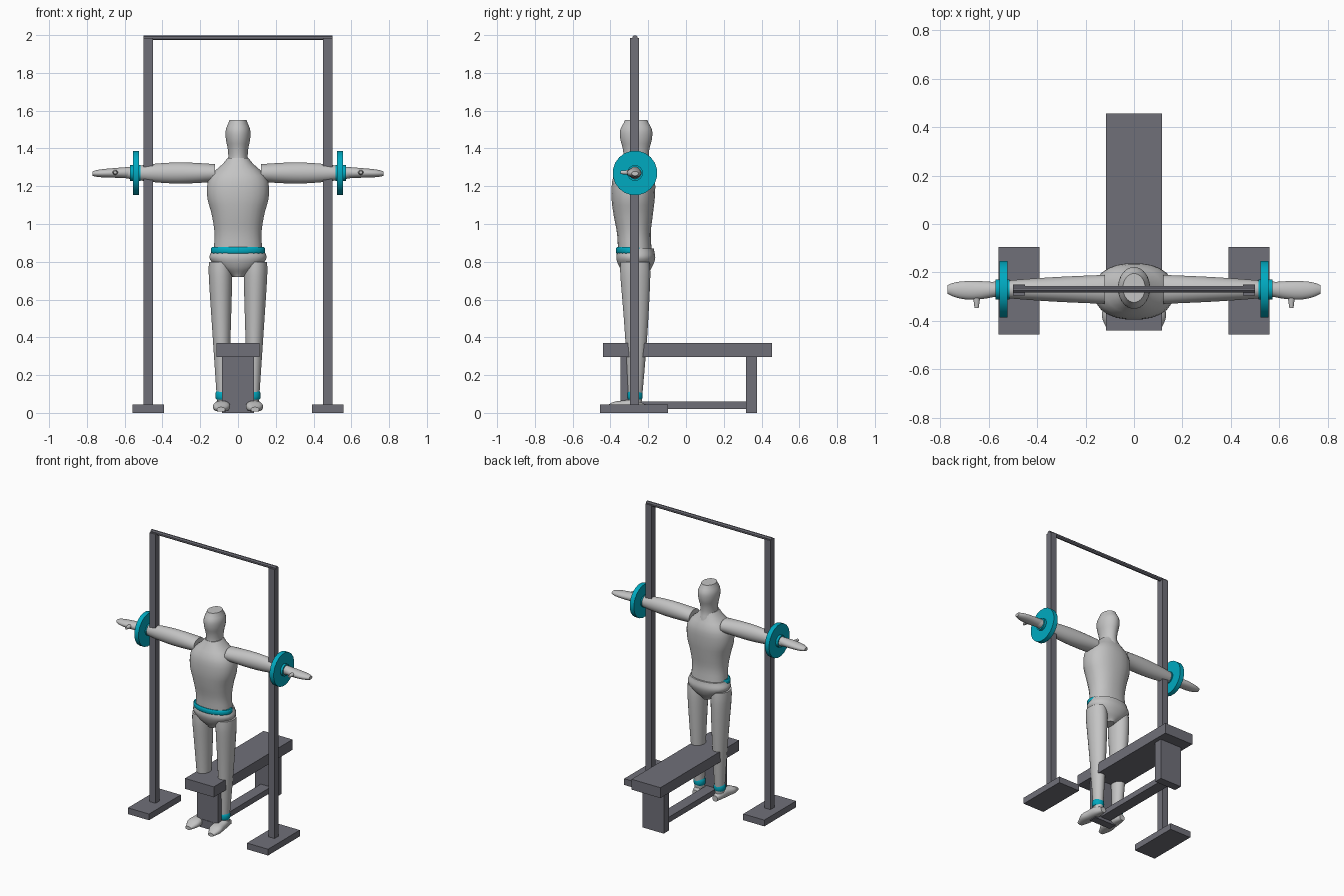
import bpy, bmesh, math
from mathutils import Vector

old = bpy.data.objects.get("Cube")
if old:
    bpy.data.objects.remove(old, do_unlink=True)


def material(name, rgb):
    m = bpy.data.materials.new(name)
    m.use_nodes = True
    m.diffuse_color = (*rgb, 1)
    m.node_tree.nodes["Principled BSDF"].inputs["Base Color"].default_value = (*rgb, 1)
    return m


SKIN = material("light grey", (0.55, 0.55, 0.55))
STEEL = material("dark grey", (0.16, 0.16, 0.19))
CYAN = material("cyan", (0.0, 0.4, 0.53))

FIGURE_Y = -0.27
ARM_Z = 1.27


def finish(name, bm, mat, angle=40):
    bmesh.ops.recalc_face_normals(bm, faces=bm.faces)
    mesh = bpy.data.meshes.new(name)
    bm.to_mesh(mesh)
    bm.free()
    mesh.materials.append(mat)
    ob = bpy.data.objects.new(name, mesh)
    bpy.context.collection.objects.link(ob)
    bpy.ops.object.select_all(action='DESELECT')
    ob.select_set(True)
    bpy.context.view_layer.objects.active = ob
    bpy.ops.object.shade_smooth_by_angle(angle=math.radians(angle))


def box(name, low, high, mat):
    bm = bmesh.new()
    bmesh.ops.create_cube(bm, size=1)
    for vert in bm.verts:
        vert.co = [a + (c + 0.5) * (b - a) for c, a, b in zip(vert.co, low, high)]
    finish(name, bm, mat, angle=20)


def spline(values, t):
    """Smooth curve through evenly spaced values, t from 0 to 1."""
    place = t * (len(values) - 1)
    i = min(int(place), len(values) - 2)
    f = place - i
    a, b = values[i], values[i + 1]
    before = values[max(i - 1, 0)]
    after = values[min(i + 2, len(values) - 1)]
    slope_a, slope_b = (b - before) / 2, (after - a) / 2
    return (a + f * slope_a + f * f * (3 * (b - a) - 2 * slope_a - slope_b)
            + f ** 3 * (2 * (a - b) + slope_a + slope_b))


def loft(name, axis, start, end, section, mat, steps=16, sides=24, power=2.0, side=1):
    """Skin rings along an axis; section(t) gives two centres and two radii."""
    bm = bmesh.new()
    u, v = [i for i in range(3) if i != axis]
    rings = []
    for step in range(steps + 1):
        t = step / steps
        centre_u, centre_v, radius_u, radius_v = section(t)
        ring = []
        for k in range(sides):
            turn = math.tau * (k + 0.5) / sides
            c, s = math.cos(turn), math.sin(turn)
            point = Vector()
            point[axis] = start + t * (end - start)
            point[u] = centre_u + radius_u * math.copysign(abs(c) ** (2 / power), c)
            point[v] = centre_v + radius_v * math.copysign(abs(s) ** (2 / power), s)
            point.x *= side
            ring.append(bm.verts.new(point))
        rings.append(ring)
    for lower, upper in zip(rings, rings[1:]):
        for k in range(sides):
            j = (k + 1) % sides
            bm.faces.new((lower[k], lower[j], upper[j], upper[k]))
    bm.faces.new(rings[0])
    bm.faces.new(rings[-1])
    finish(name, bm, mat)


def disc(name, start, end, radius, mat, sides=20, side=1):
    loft(name, 0, start, end, lambda t: (FIGURE_Y, ARM_Z, radius, radius),
         mat, steps=1, sides=sides, side=side)


def band(name, low, high, x, y, radius_x, radius_y, side=1):
    """Strap with softly rounded rims."""
    def section(t):
        inset = 0.006 * abs(2 * t - 1) ** 3
        return x, y, radius_x - inset, radius_y - inset
    loft(name, 2, low, high, section, CYAN, steps=6, side=side)


# Bench
box("bench_seat", (-.115, -.44, .295), (.115, .456, .37), STEEL)
box("bench_front_leg", (-.085, -.347, 0), (.085, -.29, .3), STEEL)
box("bench_rear_leg", (-.085, .317, 0), (.085, .375, .3), STEEL)
box("bench_stretcher", (-.04, -.35, .02), (.04, .32, .06), STEEL)

# Rack
for side, word in ((1, "left"), (-1, "right")):
    x = side * .475
    box(word + "_rack_foot", (x - .084, -.456, 0), (x + .084, -.094, .045), STEEL)
    box(word + "_rack_post", (x - .024, -.296, .04), (x + .024, -.25, 1.985), STEEL)
loft("rack_top_bar", 0, -.5, .5, lambda t: (FIGURE_Y, 1.986, .014, .014),
     STEEL, steps=1, sides=8)

# Torso, head and pelvis
chest_widths = (.13, .125, .14, .165, .15, .055)
chest_depths = (.09, .09, .105, .116, .11, .065)
head_widths = (.06, .052, .055, .065, .065, .046)
hip_widths = (.03, .11, .152, .135)


def torso_section(t):
    return 0, FIGURE_Y - .01 * math.sin(math.pi * t), spline(chest_widths, t), spline(chest_depths, t)


def head_section(t):
    width = spline(head_widths, t)
    return 0, FIGURE_Y + .006, width, width * 1.3


def pelvis_section(t):
    width = spline(hip_widths, t)
    return 0, FIGURE_Y + .004, width, .04 + .42 * width


loft("torso", 2, .85, 1.35, torso_section, SKIN, power=2.3)
loft("neck_and_head", 2, 1.3, 1.55, head_section, SKIN)
loft("pelvis", 2, .72, .87, pelvis_section, SKIN, power=2.2)
band("belt", .842, .878, 0, FIGURE_Y - .015, .145, .087)


# Limb cross-sections
def leg_section(t):
    rounding = 1 - .1 * t ** 20
    calf = .006 * math.sin(math.pi * t)
    return .08 + .014 * t, FIGURE_Y + calf, (.03 + .037 * t) * rounding, (.034 + .052 * t) * rounding


def foot_section(t):
    height = spline((.012, .026, .03, .032, .02), t)
    return .09 - .01 * t, height + .006, spline((.022, .045, .04, .035, .02), t), height


def arm_section(t):
    muscle = math.sin(math.pi * t)
    return FIGURE_Y, ARM_Z, .06 - .03 * t + .004 * muscle, .047 - .02 * t + .018 * muscle


def hand_section(t):
    rounding = 1 - .4 * t ** 8
    palm = math.sin(math.pi * t)
    return (FIGURE_Y - .004 * palm, ARM_Z + .003 - .006 * t,
            (.03 + .009 * palm) * rounding, (.03 - .01 * t) * rounding)


def thumb_section(t):
    return .65, ARM_Z + .003, .009 + .008 * t, .009 + .006 * t


# Limbs and weights
for side, word in ((1, "left"), (-1, "right")):
    loft(word + "_leg", 2, .04, .8, leg_section, SKIN, steps=20, side=side)
    loft(word + "_foot", 1, -.44, -.215, foot_section, SKIN, power=2.4, side=side)
    loft(word + "_arm", 0, .122, .6, arm_section, SKIN, side=side)
    loft(word + "_hand", 0, .57, .77, hand_section, SKIN, side=side)
    loft(word + "_thumb", 1, -.346, -.29, thumb_section, SKIN, steps=4, sides=12, side=side)
    band(word + "_ankle_band", .07, .115, .08, FIGURE_Y, .04, .041, side=side)
    disc(word + "_weight_plate", .523, .556, .118, CYAN, side=side)
    disc(word + "_weight_hub", .515, .573, .042, CYAN, side=side)
